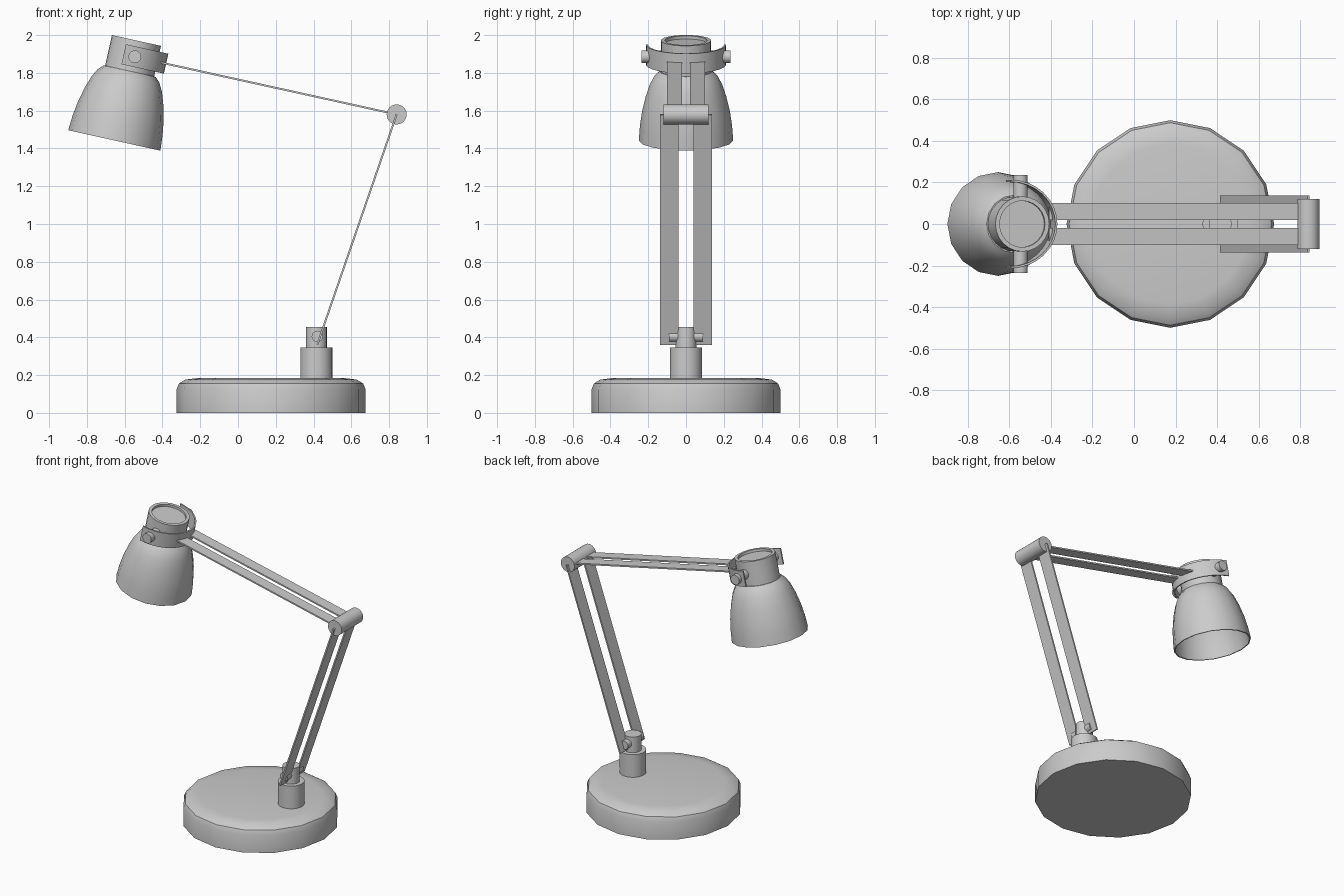
import bpy, bmesh
from math import sin, cos, pi, radians
from mathutils import Matrix, Vector

if "Cube" in bpy.data.objects:
    bpy.data.objects.remove(bpy.data.objects["Cube"])


def finish(name, bm, matrix=Matrix()):
    bmesh.ops.remove_doubles(bm, verts=bm.verts, dist=1e-5)
    bmesh.ops.transform(bm, matrix=matrix, verts=bm.verts)
    bmesh.ops.recalc_face_normals(bm, faces=bm.faces)
    mesh = bpy.data.meshes.new(name)
    bm.to_mesh(mesh)
    bm.free()
    ob = bpy.data.objects.new(name, mesh)
    bpy.context.collection.objects.link(ob)
    bpy.ops.object.select_all(action='DESELECT')
    ob.select_set(True)
    bpy.context.view_layer.objects.active = ob
    bpy.ops.object.shade_smooth_by_angle(angle=radians(35))
    return ob


def lathe(name, profile, matrix=Matrix(), sides=16):
    """Revolve (radius, height) points around local z."""
    bm = bmesh.new()
    rings = [[bm.verts.new((r * cos(2 * pi * i / sides), r * sin(2 * pi * i / sides), z))
              for i in range(sides)] for r, z in profile]
    for a, b in zip(rings, rings[1:]):
        for i in range(sides):
            j = (i + 1) % sides
            bm.faces.new((a[i], a[j], b[j], b[i]))
    return finish(name, bm, matrix)


def y_pin(name, radius, y0, y1, matrix, sides=16):
    """Solid cylinder running along y from y0 to y1."""
    turn = Matrix.Rotation(-pi / 2, 4, 'X')
    return lathe(name, [(0, y0), (radius, y0), (radius, y1), (0, y1)], matrix @ turn, sides)


def bar(name, start, end, y, width, thick=0.01):
    """Flat strip between two (x, z) points at depth y."""
    a, b = Vector((start[0], y, start[1])), Vector((end[0], y, end[1]))
    d = b - a
    bm = bmesh.new()
    bmesh.ops.create_cube(bm, size=1)
    m = (Matrix.Translation((a + b) / 2) @ d.to_track_quat('Z', 'Y').to_matrix().to_4x4()
         @ Matrix.Diagonal((width, thick, d.length, 1)))
    return finish(name, bm, m)


# Base with rounded upper edge
lathe("base", [(0, 0), (0.5, 0), (0.5, 0.125), (0.488, 0.155), (0.455, 0.176), (0.385, 0.185), (0, 0.185)],
      Matrix.Translation((0.175, 0, 0)))

# Swivel post and its cross pin
lathe("post", [(0, 0.17), (0.085, 0.17), (0.085, 0.345), (0.055, 0.345), (0.055, 0.455), (0, 0.455)],
      Matrix.Translation((0.415, 0, 0)), 24)
y_pin("post_pin", 0.03, -0.09, 0.09, Matrix.Translation((0.42, 0, 0.405)))

# Elbow and the two pairs of arms
y_pin("elbow", 0.053, -0.12, 0.12, Matrix.Translation((0.84, 0, 1.58)), 24)
for side, s in (("front", -1), ("back", 1)):
    bar(side + "_lower_arm", (0.42, 0.362), (0.84, 1.58), s * 0.088, 0.097)
    bar(side + "_upper_arm", (-0.41, 1.855), (0.84, 1.58), s * 0.06, 0.08)

# Tilted lamp head
head = Matrix.Translation((-0.655, 0, 1.4425)) @ Matrix.Rotation(radians(12.5), 4, 'Y')
outer = [(0.25, 0), (0.244, 0.08), (0.233, 0.155), (0.213, 0.24), (0.191, 0.305), (0.167, 0.35), (0.14, 0.376)]
inner = [(r - 0.008, max(z - 0.006, 0)) for r, z in outer]
lathe("shade", [(0, 0.37)] + inner[::-1] + outer + [(0, 0.376)], head, 16)
lathe("socket_housing", [(0, 0.372), (0.133, 0.372), (0.133, 0.542), (0.112, 0.542), (0.112, 0.525), (0, 0.525)],
      head, 24)

# Curved yoke strap around the housing
bm = bmesh.new()
n = 16
loops = []
for i in range(n + 1):
    a = -pi / 2 + pi * i / n
    loops.append([bm.verts.new((-0.05 + (0.23 - t) * cos(a), (0.213 - t) * sin(a), z))
                  for t, z in ((0, 0.402), (0, 0.51), (0.01, 0.51), (0.01, 0.402))])
for p, q in zip(loops, loops[1:]):
    for k in range(4):
        bm.faces.new((p[k], p[(k + 1) % 4], q[(k + 1) % 4], q[k]))
bm.faces.new(loops[0])
bm.faces.new(loops[-1])
finish("yoke", bm, head)

# Pivot pins through the yoke
for side, s in (("front", -1), ("back", 1)):
    y_pin(side + "_pivot", 0.034, s * 0.12, s * 0.235, head @ Matrix.Translation((0.01, 0, 0.456)))
